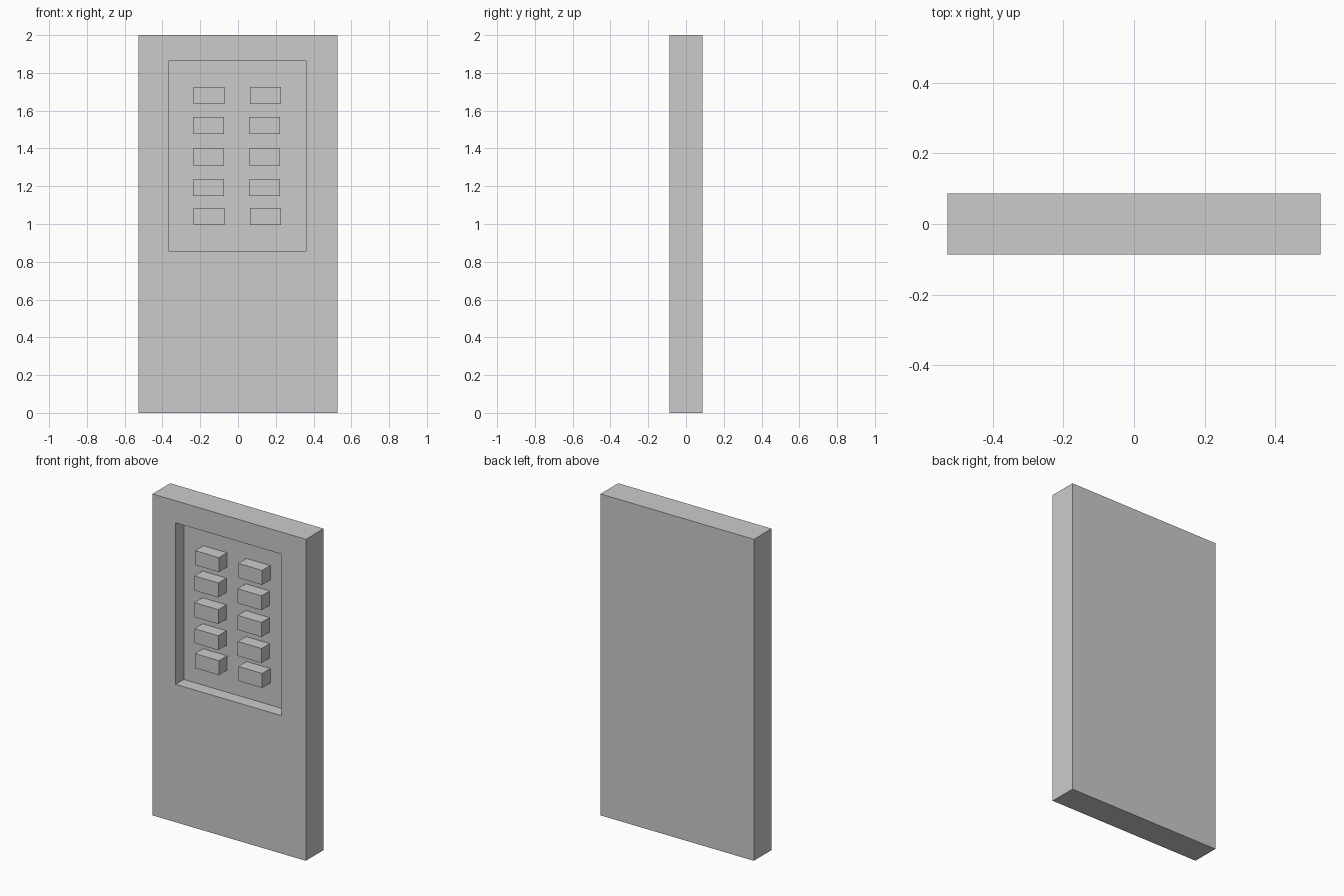
import bpy

if "Cube" in bpy.data.objects:
    bpy.data.objects.remove(bpy.data.objects["Cube"])

FRONT, BACK, FLOOR = -0.087, 0.087, -0.007


def box(name, x0, x1, y0, y1, z0, z1):
    bpy.ops.mesh.primitive_cube_add(
        size=1, location=((x0 + x1) / 2, (y0 + y1) / 2, (z0 + z1) / 2))
    ob = bpy.context.object
    ob.name = name
    ob.scale = (x1 - x0, y1 - y0, z1 - z0)
    bpy.ops.object.transform_apply(location=False, rotation=False, scale=True)
    return ob


# Upright slab
slab = box("slab", -0.528, 0.528, FRONT, BACK, 0, 2)

# Rectangular recess in the upper front
cutter = box("recess_cutter", -0.368, 0.361, FRONT - 0.1, FLOOR, 0.858, 1.863)
cut = slab.modifiers.new("recess", 'BOOLEAN')
cut.operation = 'DIFFERENCE'
cut.solver = 'EXACT'
cut.object = cutter
bpy.context.view_layer.objects.active = slab
bpy.ops.object.modifier_apply(modifier=cut.name)
bpy.data.objects.remove(cutter, do_unlink=True)

# Two columns of buttons, flush with the slab front (middle rows sit slightly left)
rows = [(1.681, 0), (1.522, -0.004), (1.356, -0.004), (1.194, -0.004), (1.040, 0)]
for r, (z, shift) in enumerate(rows):
    for c, x in enumerate((-0.153, 0.145)):
        box(f"button_{r + 1}_{c + 1}", x + shift - 0.082, x + shift + 0.082,
            FRONT, FLOOR, z - 0.045, z + 0.045)
